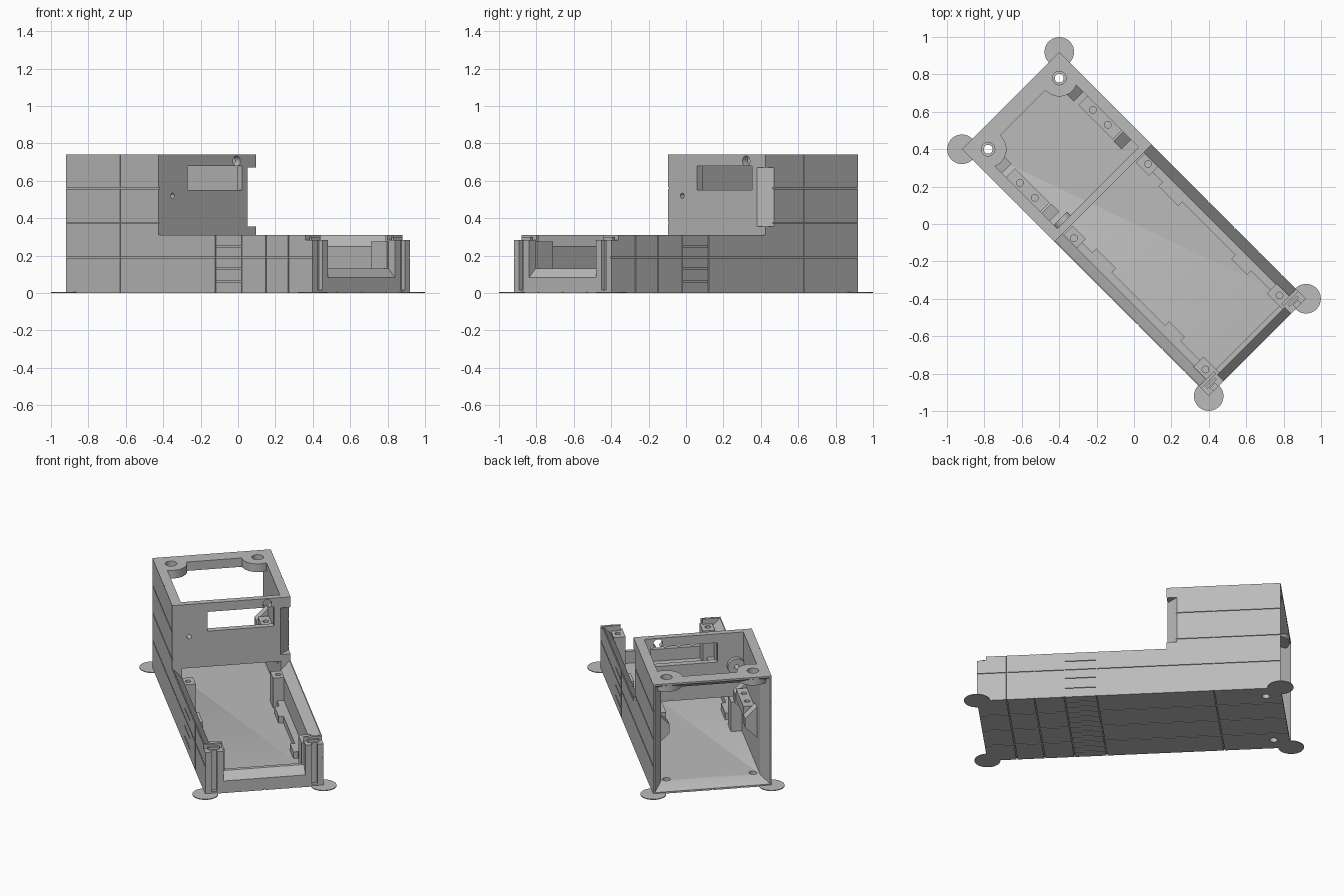
import bpy, bmesh, math
from mathutils import Matrix, Vector

old = bpy.data.objects.get("Cube")
if old:
    bpy.data.objects.remove(old, do_unlink=True)

grey = bpy.data.materials.new("plain_grey")
grey.use_nodes = True
COL = (0.5, 0.5, 0.5, 1)
grey.diffuse_color = COL
grey.node_tree.nodes["Principled BSDF"].inputs["Base Color"].default_value = COL

L, W, H, LOW = 0.933, 0.368, 0.74, 0.31   # half length, half width, tall and low heights
FRONT = -0.233                             # front of the tall housing
IN = 0.308                                 # inner half width
FLOOR = 0.05
parts = []


def finish(name, bm):
    bmesh.ops.recalc_face_normals(bm, faces=bm.faces)
    me = bpy.data.meshes.new(name)
    bm.to_mesh(me)
    bm.free()
    me.materials.append(grey)
    ob = bpy.data.objects.new(name, me)
    bpy.context.collection.objects.link(ob)
    return ob


def loft(name, ring_a, ring_b):
    bm = bmesh.new()
    a = [bm.verts.new(p) for p in ring_a]
    b = [bm.verts.new(p) for p in ring_b]
    n = len(a)
    bm.faces.new(a)
    bm.faces.new(b)
    for i in range(n):
        bm.faces.new((a[i], a[(i + 1) % n], b[(i + 1) % n], b[i]))
    return finish(name, bm)


def prism(name, pts, axis, lo, hi):
    def place(p, t):
        c = list(p)
        c.insert(axis, t)
        return c
    return loft(name, [place(p, lo) for p in pts], [place(p, hi) for p in pts])


def box(name, u0, u1, v0, v1, z0, z1):
    return prism(name, [(u0, v0), (u1, v0), (u1, v1), (u0, v1)], 2, z0, z1)


def cyl(name, a, b, axis, lo, hi, r, n=32):
    ring = [(a + r * math.cos(math.tau * i / n), b + r * math.sin(math.tau * i / n))
            for i in range(n)]
    return prism(name, ring, axis, lo, hi)


def cut(target, *cutters):
    bpy.context.view_layer.objects.active = target
    for c in cutters:
        mod = target.modifiers.new("cut", 'BOOLEAN')
        mod.operation = 'DIFFERENCE'
        mod.solver = 'EXACT'
        mod.object = c
        bpy.ops.object.modifier_apply(modifier=mod.name)
        bpy.data.objects.remove(c, do_unlink=True)


def keep(ob):
    parts.append(ob)
    return ob


# Main shell from its side silhouette
shell = keep(prism("case_shell", [(-L, 0), (L, 0), (L, LOW), (FRONT, LOW), (FRONT, H), (-L, H)],
                   1, -W, W))
cut(shell,
    box("c", -0.87, 0.86, -IN, IN, FLOOR, LOW),
    box("c", -0.87, -0.273, -IN, IN, 0.2, 0.68),
    box("c", -0.84, -0.273, -IN, IN, 0.6, 0.9))

# Tray rim sloping inward, with lowered front corners and open front
cut(shell,
    prism("c", [(-IN, 0.25), (IN, 0.25), (0.362, LOW), (0.362, 0.33), (-0.362, 0.33),
                (-0.362, LOW)], 0, FRONT, 0.86),
    prism("c", [(0.8, 0.13), (0.885, 0.13), (0.955, 0.06), (0.955, 0.5), (0.8, 0.5)],
          1, -0.254, 0.254),
    box("c", 0.877, 1, -0.5, 0.5, 0.283, 0.5))


# Bevelled rear opening
def rear(u, v, z0, z1):
    return [(u, -v, z0), (u, v, z0), (u, v, z1), (u, -v, z1)]


cut(shell, loft("c", rear(-0.94, 0.363, 0.008, 0.733), rear(-0.86, IN, FLOOR, 0.68)))

# Window, holes and corner recess in the upright front wall
cut(shell,
    box("c", -0.3, -0.2, -0.149, 0.265, 0.55, 0.68),
    cyl("c", -0.262, 0.52, 0, -0.3, -0.2, 0.014, 16),
    cyl("c", 0.222, 0.705, 0, -0.3, -0.2, 0.028, 24),
    prism("c", [(FRONT + 0.01, 0.294), (FRONT + 0.01, 0.378), (-0.307, 0.378)], 2, 0.355, 0.67))

# Screw holes through the floor and rear corner lugs at the top
for s in (-1, 1):
    cut(shell,
        cyl("c", -0.834, s * 0.269, 2, -0.1, 0.2, 0.024, 24),
        cyl("c", -0.834, s * 0.269, 2, 0.6, 0.9, 0.036, 24))
    lug = keep(cyl("top_screw_lug", -0.834, s * 0.269, 2, 0.685, H, 0.098, 40))
    cut(lug, cyl("c", -0.834, s * 0.269, 2, 0.6, 0.9, 0.036, 24))

# Thin grooves on both sides
G = 0.003
D = 0.006
SEAMS = (-0.523, 0.198, 0.396, 0.58, 0.75)
for s in (-1, 1):
    v0, v1 = sorted((s * (W - D), s * (W + 0.02)))
    for z, end in ((0.19, 0.95), (0.375, FRONT), (0.56, FRONT)):
        cut(shell, box("c", -0.95, end, v0, v1, z - G, z + G))
    for u in SEAMS:
        cut(shell, box("c", u - G, u + G, v0, v1, -0.1, 0.9))
    for z in (0.06, 0.13, 0.25):
        cut(shell, box("c", SEAMS[1], SEAMS[2], v0, v1, z - G, z + G))

# Grooves underneath
for u in SEAMS:
    cut(shell, box("c", u - G, u + G, -0.4, 0.4, -0.1, D))
for v in (-0.184, 0, 0.184):
    cut(shell, box("c", -0.95, 0.95, v - G, v + G, -0.1, D))
for i in range(-5, 6):
    if i % 3:
        v = i * 0.0613
        cut(shell, box("c", SEAMS[1], SEAMS[2], v - G, v + G, -0.1, D))

# Ring around the small hole, inside the front wall
ring = keep(cyl("hole_ring", -0.262, 0.52, 0, -0.3, -0.272, 0.055, 24))
cut(ring, cyl("c", -0.262, 0.52, 0, -0.4, -0.2, 0.014, 16))

for s in (-1, 1):
    # Lid screw posts along the tray
    for u0, u1, hole, top in ((-0.225, -0.125, -0.173, 0.25), (0.765, 0.885, 0.82, 0.275)):
        v0, v1 = sorted((s * 0.24, s * 0.315))
        post = keep(box("screw_post", u0, u1, v0, v1, 0.03, top))
        cut(post, cyl("c", hole, s * 0.28, 2, 0.12, 0.4, 0.018, 16))

    # Low rails on the floor with wider pads
    for u0, u1, inner in ((-0.125, 0.765, 0.265), (-0.05, 0.1, 0.235), (0.5, 0.62, 0.235)):
        v0, v1 = sorted((s * inner, s * 0.315))
        keep(box("floor_rail", u0, u1, v0, v1, 0.03, 0.095))

    # Drilled wall brackets with sloping undersides
    bracket = keep(prism("wall_bracket", [(s * 0.315, 0.27), (s * 0.24, 0.35), (s * 0.24, 0.42),
                                          (s * 0.315, 0.42)], 0, -0.66, -0.4))
    for u in (-0.587, -0.474):
        cut(bracket, cyl("c", u, s * 0.276, 2, 0.36, 0.5, 0.018, 16))
    for u in (-0.72, -0.36):
        keep(prism("bracket_stop", [(s * 0.315, 0.24), (s * 0.235, 0.32), (s * 0.235, 0.38),
                                    (s * 0.315, 0.46)], 0, u - 0.03, u + 0.03))

    # Vertical slots in the front corner posts
    v0, v1 = sorted((s * 0.295, s * 0.33))
    cut(shell, box("c", 0.908, 0.95, v0, v1, 0.015, 0.4))
    clip = keep(box("corner_clip", 0.885, 0.9, *sorted((s * 0.275, s * 0.345)), 0.2, 0.3))

    # Flat round pads under the corners
    for u in (-L, L):
        keep(cyl("corner_pad", u, s * W, 2, 0, 0.005, 0.079, 40))

# Turn everything to sit diagonally
turn = Matrix.Rotation(-math.pi / 4, 4, 'Z')
for ob in parts:
    ob.data.transform(turn)
    bpy.ops.object.select_all(action='DESELECT')
    ob.select_set(True)
    bpy.context.view_layer.objects.active = ob
    bpy.ops.object.shade_smooth_by_angle(angle=math.radians(30))
